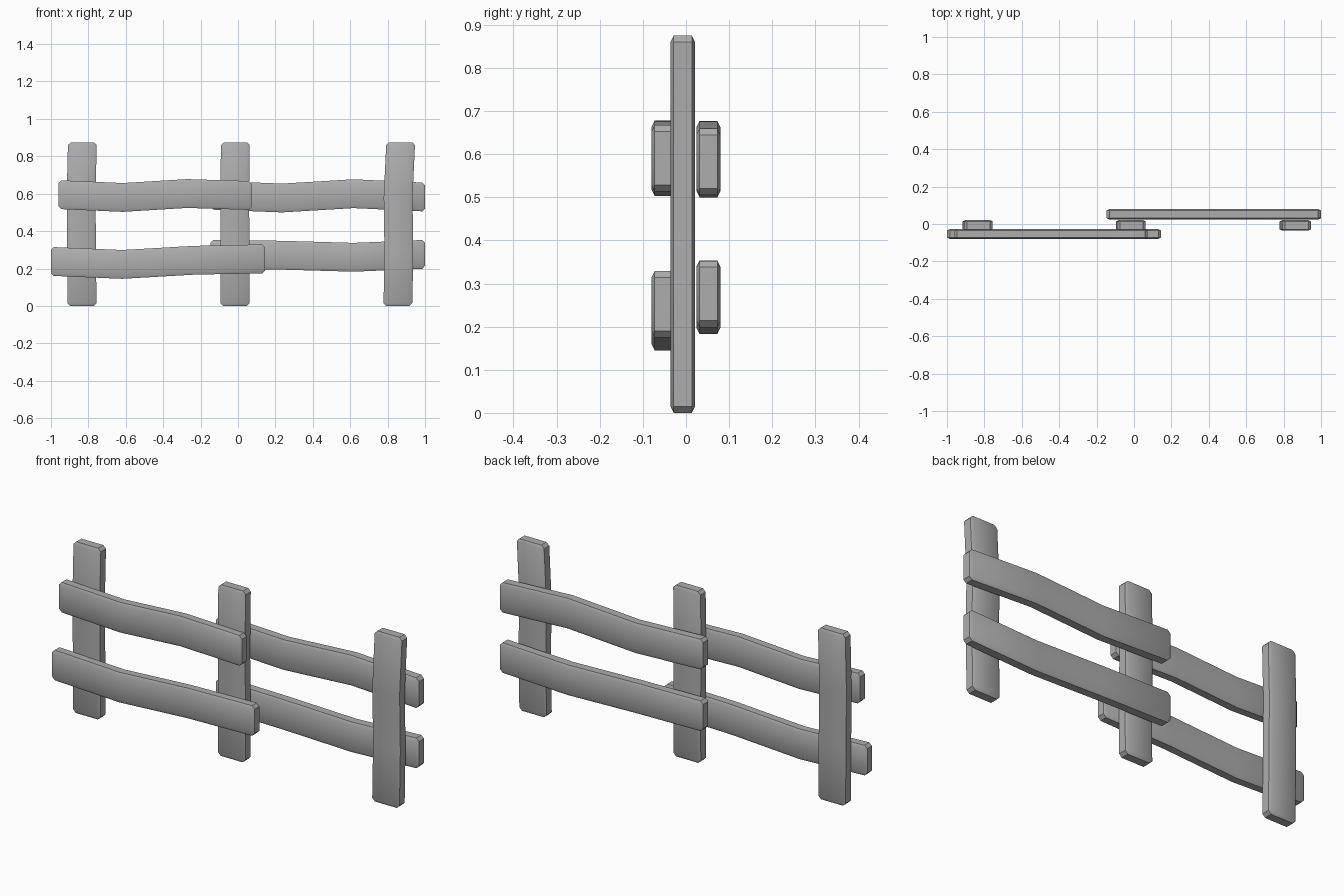
import bpy, bmesh
from mathutils import Vector

if "Cube" in bpy.data.objects:
    bpy.data.objects.remove(bpy.data.objects["Cube"])

# weathered grey
grey = bpy.data.materials.new("grey_wood")
grey.diffuse_color = (0.42, 0.42, 0.42, 1)
grey.use_nodes = True
grey.node_tree.nodes["Principled BSDF"].inputs["Base Color"].default_value = grey.diffuse_color


def board(name, path, width, y0, y1, vertical, bevel=0.015, flat=2.0):
    """Chamfered plank swept along a gently bent centre line of (x, z) points."""
    bm = bmesh.new()
    side = Vector((1, 0, 0)) if vertical else Vector((0, 0, 1))
    rings = []
    for x, z in path:
        c = Vector((x, 0, z))
        # depth is stretched while bevelling so the chamfer comes out shallow
        rings.append([bm.verts.new(c + side * s * width / 2 + Vector((0, y * flat, 0)))
                      for s, y in ((-1, y0), (1, y0), (1, y1), (-1, y1))])
    for a, b in zip(rings, rings[1:]):
        for i in range(4):
            j = (i + 1) % 4
            bm.faces.new((a[i], a[j], b[j], b[i]))
    bm.faces.new(rings[0])
    bm.faces.new(rings[-1][::-1])
    bmesh.ops.recalc_face_normals(bm, faces=bm.faces)
    # chamfer the long edges and the end rims, not the bend lines
    edges = [e for e in bm.edges if e.calc_face_angle() > 1.0]
    bmesh.ops.bevel(bm, geom=edges, offset=bevel, segments=1,
                    affect='EDGES', profile=0.5)
    for v in bm.verts:
        v.co.y /= flat
    bmesh.ops.recalc_face_normals(bm, faces=bm.faces)
    mesh = bpy.data.meshes.new(name)
    bm.to_mesh(mesh)
    bm.free()
    mesh.materials.append(grey)
    obj = bpy.data.objects.new(name, mesh)
    bpy.context.collection.objects.link(obj)
    bpy.context.view_layer.objects.active = obj
    obj.select_set(True)
    bpy.ops.object.shade_smooth_by_angle(angle=0.6)
    obj.select_set(False)


def spread(a, b, n=4):
    return [a + (b - a) * i / (n - 1) for i in range(n)]


# posts, slightly crooked
posts = {
    "left_post": (-0.834, -0.836, -0.839, -0.832),
    "middle_post": (-0.016, -0.015, -0.018, -0.014),
    "right_post": (0.855, 0.860, 0.856, 0.870),
}
for name, xs in posts.items():
    board(name, list(zip(xs, spread(0, 0.875))), 0.154, -0.036, 0.021, True)

# wavy rails: x range, centre heights, depth range
FRONT, BACK = (-0.08, -0.027), (0.024, 0.08)
rails = {
    "front_upper_rail": (-0.96, 0.073, (0.595, 0.580, 0.601, 0.590), FRONT),
    "front_lower_rail": (-1.0, 0.145, (0.238, 0.222, 0.244, 0.252), FRONT),
    "back_upper_rail": (-0.147, 1.0, (0.592, 0.577, 0.600, 0.582), BACK),
    "back_lower_rail": (-0.147, 1.0, (0.277, 0.271, 0.260, 0.276), BACK),
}
for name, (xa, xb, zs, (y0, y1)) in rails.items():
    board(name, list(zip(spread(xa, xb), zs)), 0.154, y0, y1, False)
